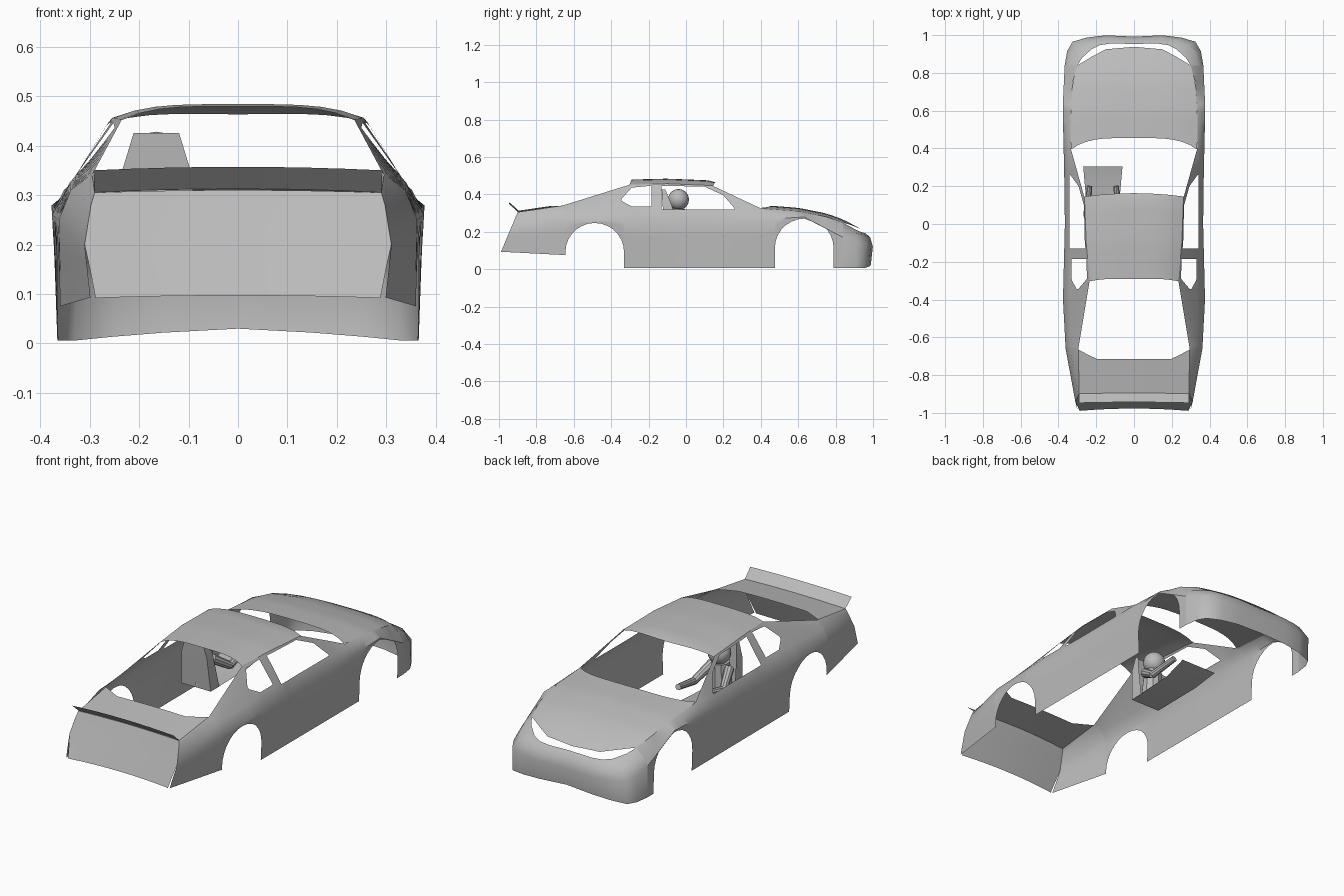
import bpy, bmesh, math
from mathutils import Vector

if "Cube" in bpy.data.objects:
    bpy.data.objects.remove(bpy.data.objects["Cube"])

paint = bpy.data.materials.new("plain_grey")
paint.use_nodes = True
GREY = (0.5, 0.5, 0.5, 1)
paint.diffuse_color = GREY
paint.node_tree.nodes["Principled BSDF"].inputs["Base Color"].default_value = GREY


def interp(table, y):
    """Linear lookup in rows of (y, value, ...), clamped at both ends."""
    if y <= table[0][0]:
        return table[0][1:]
    for a, b in zip(table, table[1:]):
        if y <= b[0]:
            t = (y - a[0]) / (b[0] - a[0])
            return tuple(p + (q - p) * t for p, q in zip(a[1:], b[1:]))
    return table[-1][1:]


def finish(name, quads, mirror=False, angle=35, inside=(0, 0, 0.1)):
    """Weld loose polygons into one outward-facing sheet."""
    bm = bmesh.new()
    for q in quads:
        bm.faces.new([bm.verts.new(p) for p in q])
    bmesh.ops.remove_doubles(bm, verts=bm.verts, dist=0.0005)
    bmesh.ops.recalc_face_normals(bm, faces=bm.faces)
    centre = Vector(inside)
    if sum(f.normal.dot(f.calc_center_median() - centre) * f.calc_area() for f in bm.faces) < 0:
        bmesh.ops.reverse_faces(bm, faces=bm.faces)
    mesh = bpy.data.meshes.new(name)
    bm.to_mesh(mesh)
    bm.free()
    ob = bpy.data.objects.new(name, mesh)
    bpy.context.collection.objects.link(ob)
    if mirror:
        ob.modifiers.new("mirror", 'MIRROR')
    shade(ob, angle)
    return ob


def shade(ob, angle=35):
    if not ob.data.materials:
        ob.data.materials.append(paint)
    bpy.ops.object.select_all(action='DESELECT')
    ob.select_set(True)
    bpy.context.view_layer.objects.active = ob
    bpy.ops.object.shade_smooth_by_angle(angle=math.radians(angle))


def sheet(rows):
    """Quads between consecutive rows of points."""
    return [(a[i], a[i + 1], b[i + 1], b[i])
            for a, b in zip(rows, rows[1:]) for i in range(len(a) - 1)]


# Long lines of the body: y, x, z
EDGE = [(-.9, .29, .305), (-.66, .295, .34), (-.3, .235, .452), (-.1, .253, .457),
        (.14, .262, .447), (.4, .335, .325), (.6, .335, .31), (.75, .325, .28),
        (.84, .30, .248), (.945, .30, .192)]
SHOULDER = [(-.9, .297, .28), (-.66, .338, .31), (-.3, .34, .325), (0, .342, .315),
            (.25, .345, .312), (.4, .352, .31), (.63, .356, .296), (.84, .34, .215)]
BELT = [(-.9, .31, .2), (-.66, .362, .25), (-.4, .376, .26), (0, .366, .26),
        (.3, .37, .262), (.45, .374, .268), (.63, .377, .279), (.84, .367, .17)]
FOOT = [(-.9, .288), (-.65, .358), (-.3, .363), (.5, .365), (.84, .365)]
ARCHES = [(-.488, .09), (.632, .113)]
RADIUS = .157

# Side windows: y, sill z, head z
QUARTER = [(-.345, .365, .375), (-.29, .335, .436), (-.185, .335, .446)]
DOOR_WINDOW = [(-.13, .318, .446), (.1, .318, .441), (.2, .318, .395), (.26, .318, .325)]


def bottom(y, mid):
    for c, z in ARCHES:
        if abs(mid - c) < RADIUS:
            return z + math.sqrt(max(0, RADIUS ** 2 - (y - c) ** 2))
    return interp([(-.9, .093), (-.645, .075)], y)[0] if mid < -.6 else .006


def spot(y, x, z):
    """Side point; the tail end leans backwards towards the bottom."""
    return (x, y - ((.305 - z) * .42 if y <= -.9 else 0), z)


def lower_column(y, mid):
    bx, bz = interp(BELT, y)
    fx, lo = interp(FOOT, y)[0], bottom(y, mid)
    lo = min(lo, bz - .002)
    zs = [lo + (bz - lo) * i / 3 for i in range(4)]
    return [spot(y, fx + (bx - fx) * z / bz, z) for z in zs] + [spot(y, *interp(SHOULDER, y))]


def glass_side(y, z):
    (sx, sz), (ex, ez) = interp(SHOULDER, y), interp(EDGE, y)
    return spot(y, sx + (ex - sx) * (z - sz) / (ez - sz), z)


# Body sides with wheel arches and window openings
stations = {round(r[0], 4) for t in (EDGE, SHOULDER, BELT, QUARTER, DOOR_WINDOW) for r in t if r[0] < .85}
stations |= {round(c + RADIUS * math.cos(k * math.pi / 14), 4) for c, _ in ARCHES for k in range(15)}
stations = sorted(stations)
side = []
for y0, y1 in zip(stations, stations[1:]):
    mid = (y0 + y1) / 2
    side += sheet([lower_column(y0, mid), lower_column(y1, mid)])
    window = next((w for w in (QUARTER, DOOR_WINDOW) if w[0][0] < mid < w[-1][0]), None)
    ends = []
    for y in (y0, y1):
        levels = [interp(SHOULDER, y)[1], interp(EDGE, y)[1]]
        if window:
            levels[1:1] = interp(window, y)
        ends.append([glass_side(y, z) for z in levels])
    for i in range(0, len(ends[0]), 2):
        side.append((ends[0][i], ends[0][i + 1], ends[1][i + 1], ends[1][i]))
finish("body_sides", side, mirror=True, inside=(0, 0, .15))


def panel(name, back, front, crown, power, across=12, along=10):
    """Crowned top panel between the two body edges; back/front give y from |u|."""
    rows = []
    for j in range(along + 1):
        row = []
        for i in range(across + 1):
            u = i / across * 2 - 1
            a, b = back(abs(u)), front(abs(u))
            y = a + (b - a) * j / along
            ex, ez = interp(EDGE, y)
            row.append((u * ex, y, ez + crown * (1 - abs(u) ** power)))
        rows.append(row)
    return finish(name, sheet(rows))


# Top panels
panel("roof", lambda u: -.29 - .013 * u ** 4, lambda u: .163 - .018 * u ** 2, .027, 4)
panel("bonnet", lambda u: .455 - .06 * u ** 4,
      lambda u: interp([(0, .938), (.5, .925), (.75, .885), (1, .84)], u)[0], .018, 3, 16, 12)
panel("boot_lid", lambda u: -.9, lambda u: interp([(.68, -.715), (1, -.665)], u)[0], .007, 2)

# Nose: columns of foot, middle, brow and lip, from the side to the centre line
NOSE = [((.365, .84, .006), (.367, .84, .17), (.34, .84, .215), (.30, .84, .248)),
        ((.355, .91, .006), (.354, .915, .14), (.325, .90, .195), (.275, .88, .226)),
        ((.33, .955, .006), (.325, .965, .13), (.285, .945, .185), (.225, .925, .203)),
        ((.25, .978, .014), (.25, .987, .12), (.22, .972, .175), (.18, .947, .195)),
        ((.15, .988, .022), (.15, .999, .12), (.14, .984, .172), (.12, .956, .194)),
        ((0, .983, .03), (0, .992, .12), (0, .978, .172), (0, .953, .196))]
finish("front_bumper", sheet(NOSE), mirror=True, angle=50)

# Tail panel and spoiler blade, both bowed a little across the car
TAIL = [(.288, -.989, .092), (.298, -.967, .145), (.31, -.944, .2), (.297, -.91, .28), (.29, -.9, .305)]
BLADE = [(.29, -.898, .305), (.292, -.947, .35)]


def bowed(name, profile, bow, rise, angle=50):
    rows = [[(x * u / 4, y + bow * (1 - (u / 4) ** 2), z + rise * (1 - (u / 4) ** 2))
             for u in range(-4, 5)] for x, y, z in profile]
    return finish(name, sheet(rows), angle=angle)


bowed("tail_panel", TAIL, .012, .005)
bowed("spoiler", BLADE, .004, .007)

# Driver's seat: tapered back, side bolsters and cushion
CX = -.165


def seat_row(y, z, half, wing):
    return [(CX - half, y + wing, z), (CX - half, y, z), (CX + half, y, z), (CX + half, y + wing, z)]


finish("seat_back", sheet([seat_row(-.13, .425, .046, .02), seat_row(-.125, .34, .072, .05),
                           seat_row(-.11, .16, .085, .07)]), angle=20, inside=(CX, .1, .25))
finish("seat_cushion", sheet([[(CX - w, y, z), (CX + w, y, z)] for w, y, z in
                              ((.085, -.11, .16), (.092, .17, .17), (.104, .305, .2))]), inside=(CX, .1, .1))


def limb(name, a, b, r1, r2):
    """Tapered round bar between two points."""
    a, b = Vector(a), Vector(b)
    bpy.ops.mesh.primitive_cone_add(vertices=10, radius1=r1, radius2=r2, depth=(b - a).length,
                                    location=(a + b) / 2)
    ob = bpy.context.object
    ob.rotation_euler = (b - a).to_track_quat('Z', 'Y').to_euler()
    ob.name = name
    shade(ob)


# Driver
bpy.ops.mesh.primitive_uv_sphere_add(segments=14, ring_count=10, radius=.056, location=(CX, -.04, .372))
bpy.context.object.name = "driver_head"
shade(bpy.context.object, 60)
limb("driver_torso", (CX, -.06, .17), (CX, -.05, .325), .055, .045)
for tag, s in (("left", 1), ("right", -1)):
    limb("driver_upper_arm_" + tag, (CX + s * .05, -.05, .3), (CX + s * .085, .05, .235), .024, .019)
    limb("driver_forearm_" + tag, (CX + s * .085, .05, .235), (CX + s * .07, .2, .265), .019, .015)
